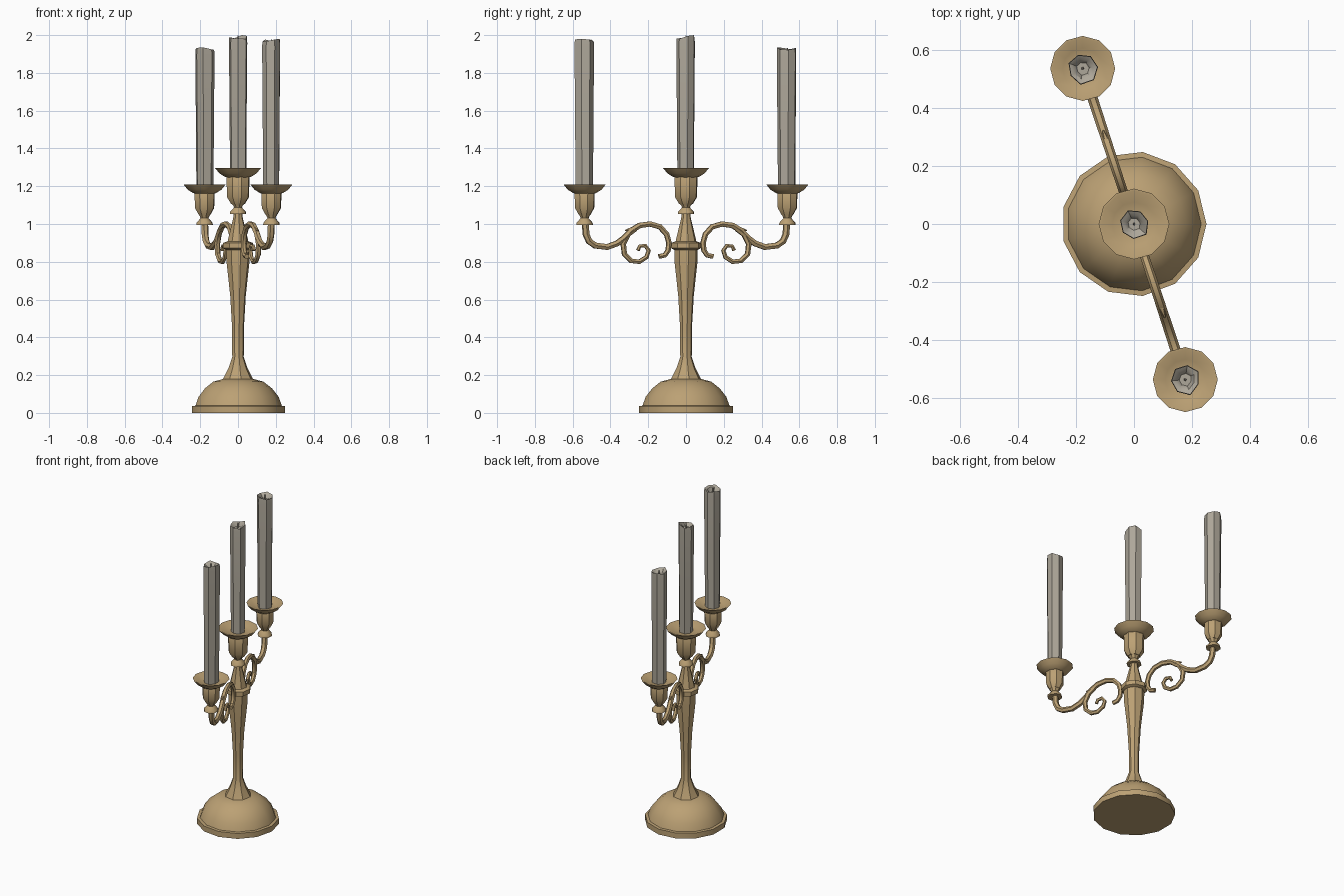
import bpy, bmesh, math, random
from mathutils import Vector, Matrix

if "Cube" in bpy.data.objects:
    bpy.data.objects.remove(bpy.data.objects["Cube"])

random.seed(4)


def material(name, rgb):
    m = bpy.data.materials.new(name)
    m.diffuse_color = (*rgb, 1)
    m.use_nodes = True
    m.node_tree.nodes["Principled BSDF"].inputs["Base Color"].default_value = m.diffuse_color
    return m


BRASS = material("antique brass", (0.50, 0.355, 0.175))
WAX = material("old wax", (0.42, 0.385, 0.32))


def finish(name, bm, mat, angle=35):
    bmesh.ops.recalc_face_normals(bm, faces=bm.faces)
    me = bpy.data.meshes.new(name)
    bm.to_mesh(me)
    bm.free()
    me.materials.append(mat)
    for p in me.polygons:
        p.use_smooth = True
    me.set_sharp_from_angle(angle=math.radians(angle))
    ob = bpy.data.objects.new(name, me)
    bpy.context.collection.objects.link(ob)
    return ob


def skin(bm, rings):
    # bridge consecutive rings of points and cap both ends
    vs = [[bm.verts.new(p) for p in r] for r in rings]
    n = len(vs[0])
    for a, b in zip(vs, vs[1:]):
        for i in range(n):
            j = (i + 1) % n
            bm.faces.new((a[i], a[j], b[j], b[i]))
    bm.faces.new(vs[0][::-1])
    bm.faces.new(vs[-1])


def lathe(name, profile, sides, mat, x=0, y=0, z=0, turn=0.0):
    bm = bmesh.new()
    rings = []
    for r, h in profile:
        rings.append([(x + r * math.cos(turn + math.tau * i / sides),
                       y + r * math.sin(turn + math.tau * i / sides), z + h)
                      for i in range(sides)])
    skin(bm, rings)
    return finish(name, bm, mat)


def sweep(bm, path, widths, angle):
    # six-sided tube along a path in the vertical plane of an arm
    pts = [Vector((s * math.cos(angle), s * math.sin(angle), z)) for s, z in path]
    side = Vector((-math.sin(angle), math.cos(angle), 0))
    rings = []
    for i, p in enumerate(pts):
        t = (pts[min(i + 1, len(pts) - 1)] - pts[max(i - 1, 0)]).normalized()
        up = t.cross(side)
        k = i / (len(pts) - 1)
        w = widths[0] * (1 - k) + widths[1] * k
        rings.append([p + side * (w * math.cos(a)) + up * (w * math.sin(a))
                      for a in (math.tau * j / 6 for j in range(6))])
    skin(bm, rings)


def candle(name, x, y, z0, z1, tilt):
    # uneven seven-sided candle with a ragged, hollow top
    n = 7
    wob = [random.uniform(0.92, 1.1) for _ in range(n)]
    rag = [random.uniform(-0.022, 0) for _ in range(n)]
    rag[random.randrange(n)] = 0

    def ring(r, z, ragged=0.0):
        return [(x + r * wob[i] * math.cos(math.tau * i / n + tilt),
                 y + r * wob[i] * math.sin(math.tau * i / n + tilt),
                 z + rag[i] * ragged) for i in range(n)]
    bm = bmesh.new()
    skin(bm, [ring(0.046, z0), ring(0.049, (z0 + z1) / 2), ring(0.052, z1 - 0.04),
              ring(0.050, z1, 1), ring(0.034, z1 - 0.008, 1), ring(0.022, z1 - 0.035)])
    finish(name, bm, WAX)
    lathe(name + "_wick", [(0.005, 0), (0.003, 0.035)], 5, WAX, x, y, z1 - 0.037)


# domed base
lathe("base", [(0.25, 0), (0.25, 0.036), (0.232, 0.038), (0.215, 0.085), (0.18, 0.13),
               (0.135, 0.165), (0.08, 0.18)], 13, BRASS)

# tapered stem, collar and neck
lathe("stem", [(0.085, 0.172), (0.052, 0.235), (0.031, 0.295), (0.032, 0.45), (0.042, 0.62),
               (0.062, 0.80), (0.063, 0.87)], 8, BRASS, turn=0.2)
lathe("collar", [(0.062, 0.862), (0.08, 0.872), (0.08, 0.9), (0.056, 0.908),
                 (0.046, 0.95), (0.024, 1.04), (0.024, 1.07)], 8, BRASS, turn=0.2)


def cup(name, x, y, z, r, height, dish):
    # flared foot, bulging socket and wide drip dish
    lathe(name + "_foot", [(0.046, 0), (0.044, 0.012), (0.022, 0.036), (0.026, 0.045),
                           (r * 0.72, 0.07)], 8, BRASS, x, y, z, 0.3)
    lathe(name + "_socket", [(r * 0.6, 0.055), (r * 0.95, 0.09), (r, height - 0.045),
                             (r * 0.85, height - 0.03)], 8, BRASS, x, y, z, 0.3)
    lathe(name + "_dish", [(r * 0.9, height - 0.05), (r * 1.12, height - 0.045),
                           (dish * 0.8, height - 0.028), (dish, height), (dish * 0.93, height),
                           (dish * 0.62, height - 0.018), (0.03, height - 0.022)],
          12, BRASS, x, y, z)


# centre cup and candle
cup("centre_cup", 0, 0, 1.052, 0.064, 0.244, 0.122)
candle("centre_candle", 0, 0, 1.25, 2.0, 0.2)

# two opposite scrolled arms with cups and candles
ARM = [(0.562, 1.01), (0.557, 0.945), (0.54, 0.908), (0.506, 0.886), (0.44, 0.878),
       (0.385, 0.897), (0.345, 0.925), (0.305, 0.965), (0.26, 0.992), (0.2, 1.0),
       (0.145, 0.985), (0.108, 0.945), (0.095, 0.9), (0.1, 0.86), (0.118, 0.835), (0.15, 0.828)]
CURL = [(0.285, 0.975), (0.325, 0.945), (0.35, 0.895), (0.343, 0.84), (0.305, 0.805),
        (0.26, 0.8), (0.22, 0.825), (0.208, 0.86), (0.228, 0.886), (0.258, 0.882), (0.268, 0.86)]
LEAF = [(0.29, 0.972), (0.315, 0.972), (0.34, 0.965)]
base_angle = math.atan2(-0.537, 0.177)
for name, angle, top in (("front", base_angle, 1.98), ("back", base_angle + math.pi, 1.935)):
    bm = bmesh.new()
    sweep(bm, ARM, (0.019, 0.014), angle)
    sweep(bm, CURL, (0.017, 0.010), angle)
    sweep(bm, LEAF, (0.014, 0.003), angle)
    finish(name + "_arm", bm, BRASS, 40)
    x, y = 0.565 * math.cos(angle), 0.565 * math.sin(angle)
    cup(name + "_cup", x, y, 0.995, 0.056, 0.215, 0.112)
    candle(name + "_candle", x, y, 1.17, top, angle)
